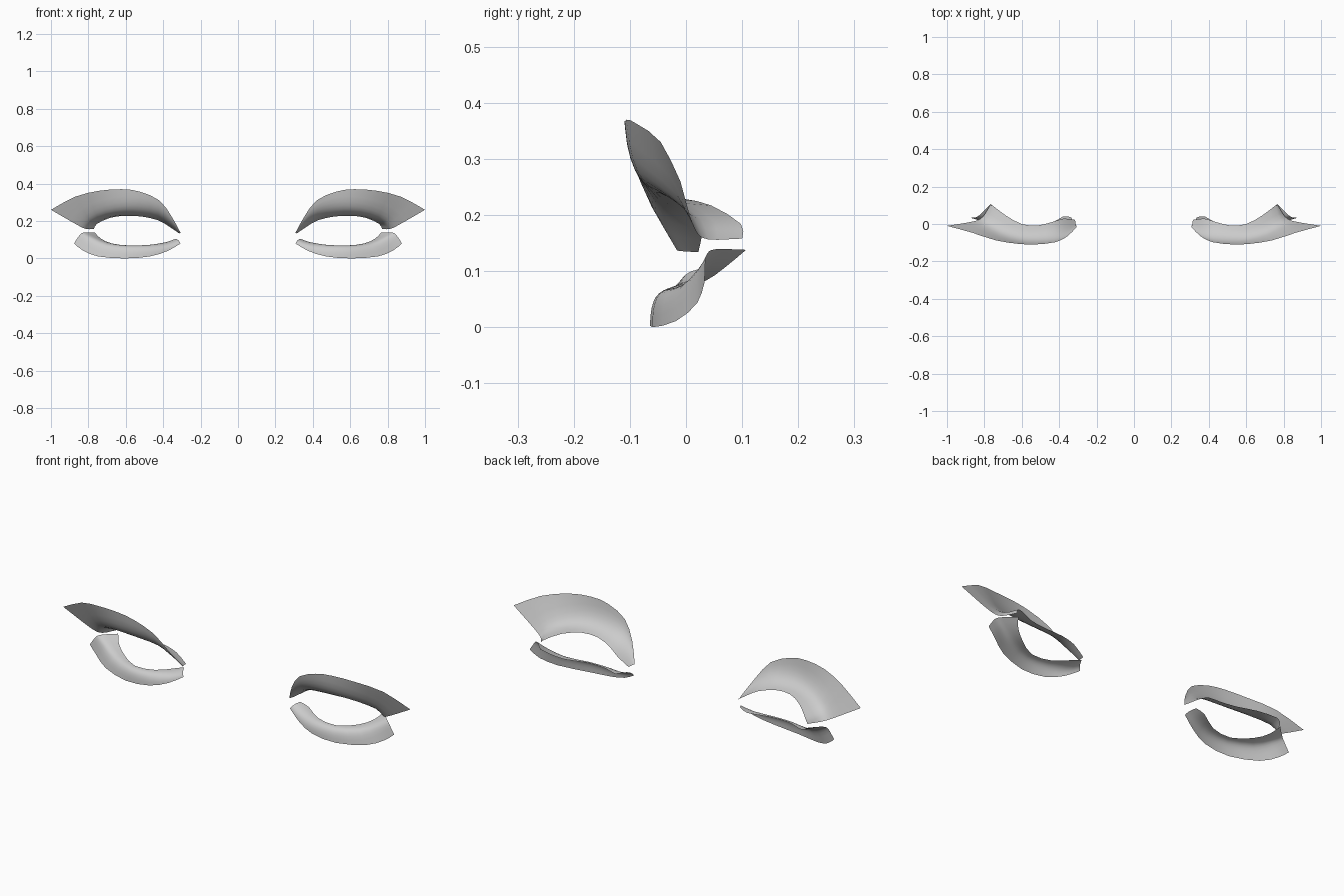
import bpy
import bmesh
from mathutils import Vector

cube = bpy.data.objects.get("Cube")
if cube:
    bpy.data.objects.remove(cube)

grey = bpy.data.materials.new("light grey")
grey.use_nodes = True
colour = (0.6, 0.6, 0.6, 1)
grey.diffuse_color = colour
grey.node_tree.nodes["Principled BSDF"].inputs["Base Color"].default_value = colour

# Rails of each lid (outer rim, fold, inner rim), from the outer corner to the nose
upper_outer = [(1, -.01, .26), (.87, -.045, .33), (.74, -.087, .362), (.62, -.106, .37),
               (.525, -.109, .357), (.42, -.097, .31), (.355, -.065, .224), (.307, -.016, .137)]
upper_fold = [(.815, .018, .152), (.785, -.008, .188), (.705, -.06, .22), (.605, -.095, .238),
              (.52, -.099, .237), (.425, -.085, .222), (.365, -.053, .183), (.311, -.01, .135)]
upper_inner = [(.77, .1, .158), (.755, .098, .184), (.685, .045, .217), (.6, 0, .228),
               (.515, -.008, .224), (.43, .013, .205), (.375, .029, .175), (.315, .022, .134)]
lower_outer = [(.877, .033, .08), (.83, .02, .043), (.75, -.018, .011), (.605, -.06, 0),
               (.47, -.06, .011), (.376, -.035, .04), (.307, -.01, .08)]
lower_fold = [(.838, .034, .142), (.788, .015, .118), (.705, -.022, .083), (.585, -.06, .069),
              (.47, -.059, .073), (.38, -.033, .087), (.318, -.003, .102)]
lower_inner = [(.765, .107, .138), (.735, .07, .107), (.675, .03, .08), (.58, -.02, .069),
               (.47, -.01, .073), (.38, .04, .088), (.335, .035, .105)]


def smooth_rail(points):
    """Add a point on the smooth curve between each pair of neighbours."""
    pts = [Vector(p) for p in points]
    ext = [2 * pts[0] - pts[1]] + pts + [2 * pts[-1] - pts[-2]]
    rail = [pts[0]]
    for p, q, r, s in zip(ext, ext[1:], ext[2:], ext[3:]):
        rail += [(9 * (q + r) - p - s) / 16, r]
    return rail


def lid(name, rails, side, sharp, steps=8):
    """Sheet rolled over the fold, which is sharper near the outer corner."""
    bm = bmesh.new()
    columns = []
    rows = list(zip(*map(smooth_rail, rails)))
    for n, (a, f, b) in enumerate(rows):
        pull = 1 + sharp * (1 - n / len(rows)) ** 4
        column = []
        for i in range(steps + 1):
            t = i / steps
            wa, wf, wb = (1 - t) ** 2, 2 * pull * t * (1 - t), t * t
            p = (a * wa + f * wf + b * wb) / (wa + wf + wb)
            column.append(bm.verts.new((p.x * side, p.y, p.z)))
        columns.append(column)
    for c, d in zip(columns, columns[1:]):
        for i in range(steps):
            quad = [c[i], d[i], d[i + 1], c[i + 1]]
            bm.faces.new(quad if side > 0 else quad[::-1])
    for face in bm.faces:
        face.smooth = True
    mesh = bpy.data.meshes.new(name)
    bm.to_mesh(mesh)
    bm.free()
    mesh.materials.append(grey)
    bpy.context.collection.objects.link(bpy.data.objects.new(name, mesh))


# Both eyes, mirrored across the middle
for label, side in (("left", 1), ("right", -1)):
    lid(label + "_upper_eyelid", (upper_outer, upper_fold, upper_inner), side, 3)
    lid(label + "_lower_eyelid", (lower_outer, lower_fold, lower_inner), side, 3)
